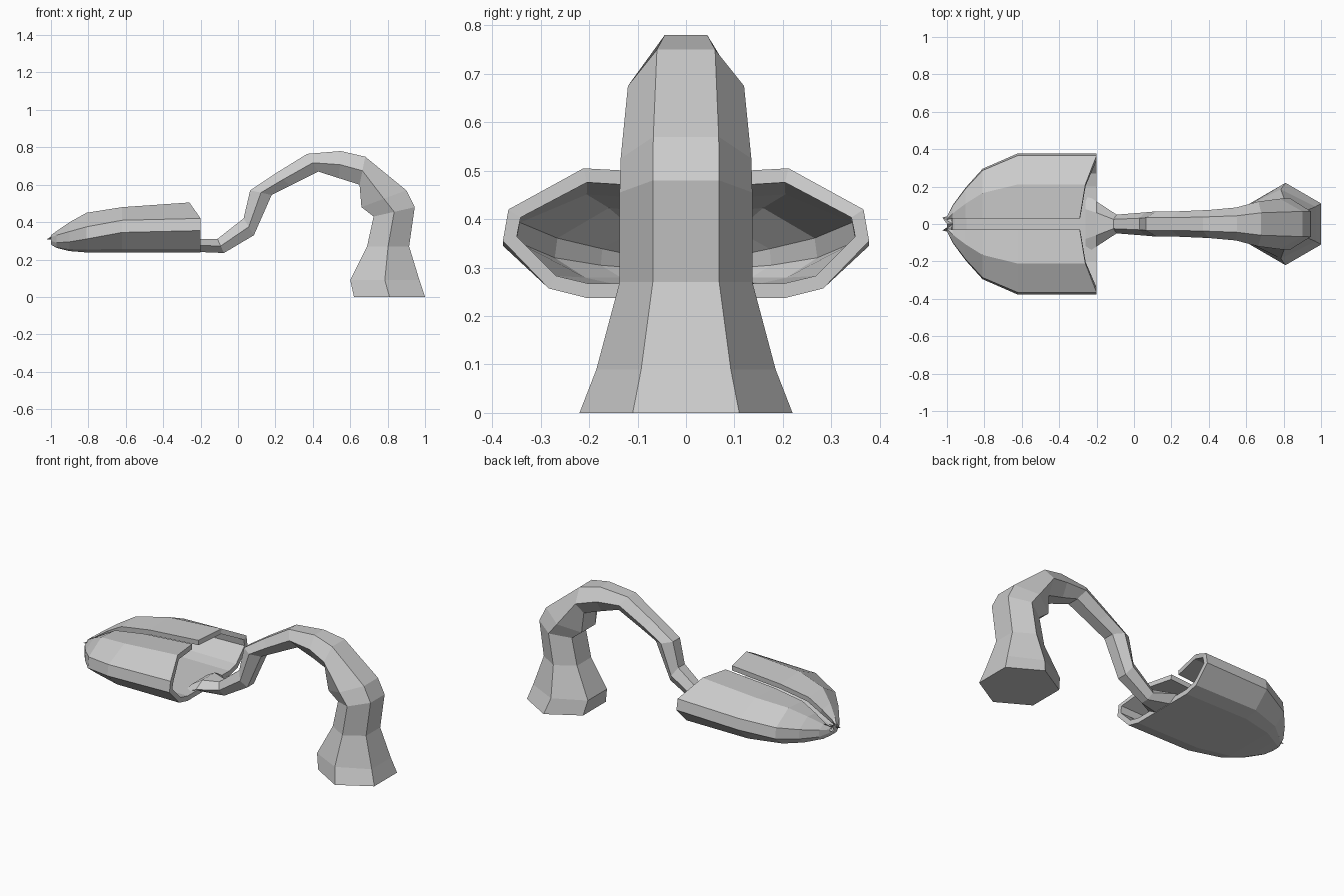
import bpy, bmesh

if "Cube" in bpy.data.objects:
    bpy.data.objects.remove(bpy.data.objects["Cube"])


def make_object(name, rows, closed, caps):
    """Loft flat-shaded quads through rows of points."""
    bm = bmesh.new()
    grid = [[bm.verts.new(p) for p in row] for row in rows]
    n = len(rows[0])
    for a, b in zip(grid, grid[1:]):
        for i in range(n if closed else n - 1):
            j = (i + 1) % n
            bm.faces.new((a[i], a[j], b[j], b[i]))
    if caps:
        bm.faces.new(grid[0])
        bm.faces.new(grid[-1])
    bmesh.ops.recalc_face_normals(bm, faces=bm.faces)
    mesh = bpy.data.meshes.new(name)
    bm.to_mesh(mesh)
    bm.free()
    ob = bpy.data.objects.new(name, mesh)
    bpy.context.collection.objects.link(ob)
    return ob


# Flared foot and curved neck: hexagonal sweep (outer x, z, inner x, z, half width)
stations = [
    (1.00, 0.00, 0.62, 0.00, 0.22),
    (0.97, 0.09, 0.60, 0.09, 0.185),
    (0.915, 0.27, 0.69, 0.27, 0.137),
    (0.945, 0.48, 0.725, 0.43, 0.137),
    (0.90, 0.57, 0.66, 0.48, 0.135),
    (0.68, 0.75, 0.65, 0.60, 0.12),
    (0.55, 0.78, 0.54, 0.635, 0.088),
    (0.37, 0.765, 0.43, 0.67, 0.075),
    (0.20, 0.66, 0.28, 0.595, 0.068),
    (0.065, 0.57, 0.18, 0.545, 0.068),
    (0.03, 0.42, 0.085, 0.33, 0.062),
    (-0.11, 0.31, -0.075, 0.235, 0.05),
    (-0.20, 0.31, -0.20, 0.24, 0.12),
    (-0.26, 0.275, -0.26, 0.24, 0.16),
]
rows = []
for ox, oz, ix, iz, w in stations:
    mx, mz = (ox + ix) / 2, (oz + iz) / 2
    rows.append([(ox, -w / 2, oz), (ox, w / 2, oz), (mx, w, mz),
                 (ix, w / 2, iz), (ix, -w / 2, iz), (mx, -w, mz)])
make_object("foot_and_neck", rows, True, True)

# Hollow split head: half shell (x, half width, top, shoulder, side, bottom z)
shell = [
    (-0.20, 0.378, 0.505, 0.42, 0.355, 0.237),
    (-0.62, 0.378, 0.48, 0.41, 0.345, 0.237),
    (-0.81, 0.295, 0.45, 0.375, 0.31, 0.238),
    (-0.90, 0.195, 0.40, 0.35, 0.295, 0.245),
    (-0.97, 0.10, 0.352, 0.33, 0.29, 0.262),
    (-1.00, 0.04, 0.33, 0.32, 0.30, 0.28),
]
rows = []
for k, (x, w, top, shoulder, side, bot) in enumerate(shell):
    # the opening is raked back along its upper edge
    t1, t2 = (0.09, 0.06) if k == 0 else (0, 0)
    slot = min(0.03, w * 0.6)
    rows.append([(x - t1, slot, top - 0.01),
                 (x - t2, max(0.56 * w, slot), top),
                 (x, 0.97 * w, shoulder), (x, w, side),
                 (x, 0.75 * w, bot + 0.02 * w / 0.378),
                 (x, 0.54 * w, bot), (x, 0, bot)])
# closed toe tip
tip = [(-1.0, 0.0, p[2]) for p in rows[-1]]
rows.append(tip)
head = make_object("split_hollow_head", rows, False, False)
bm = bmesh.new()
bm.from_mesh(head.data)
bmesh.ops.remove_doubles(bm, verts=bm.verts, dist=0.0005)
bmesh.ops.recalc_face_normals(bm, faces=bm.faces)
# make normals face outwards (bottom faces down)
low = min(bm.faces, key=lambda f: f.calc_center_median().z)
if low.normal.z > 0:
    bmesh.ops.reverse_faces(bm, faces=bm.faces)
bm.to_mesh(head.data)
bm.free()
mirror = head.modifiers.new("mirror", 'MIRROR')
mirror.use_axis = (False, True, False)
mirror.use_clip = True
thick = head.modifiers.new("thickness", 'SOLIDIFY')
thick.thickness = 0.03
thick.offset = -1
